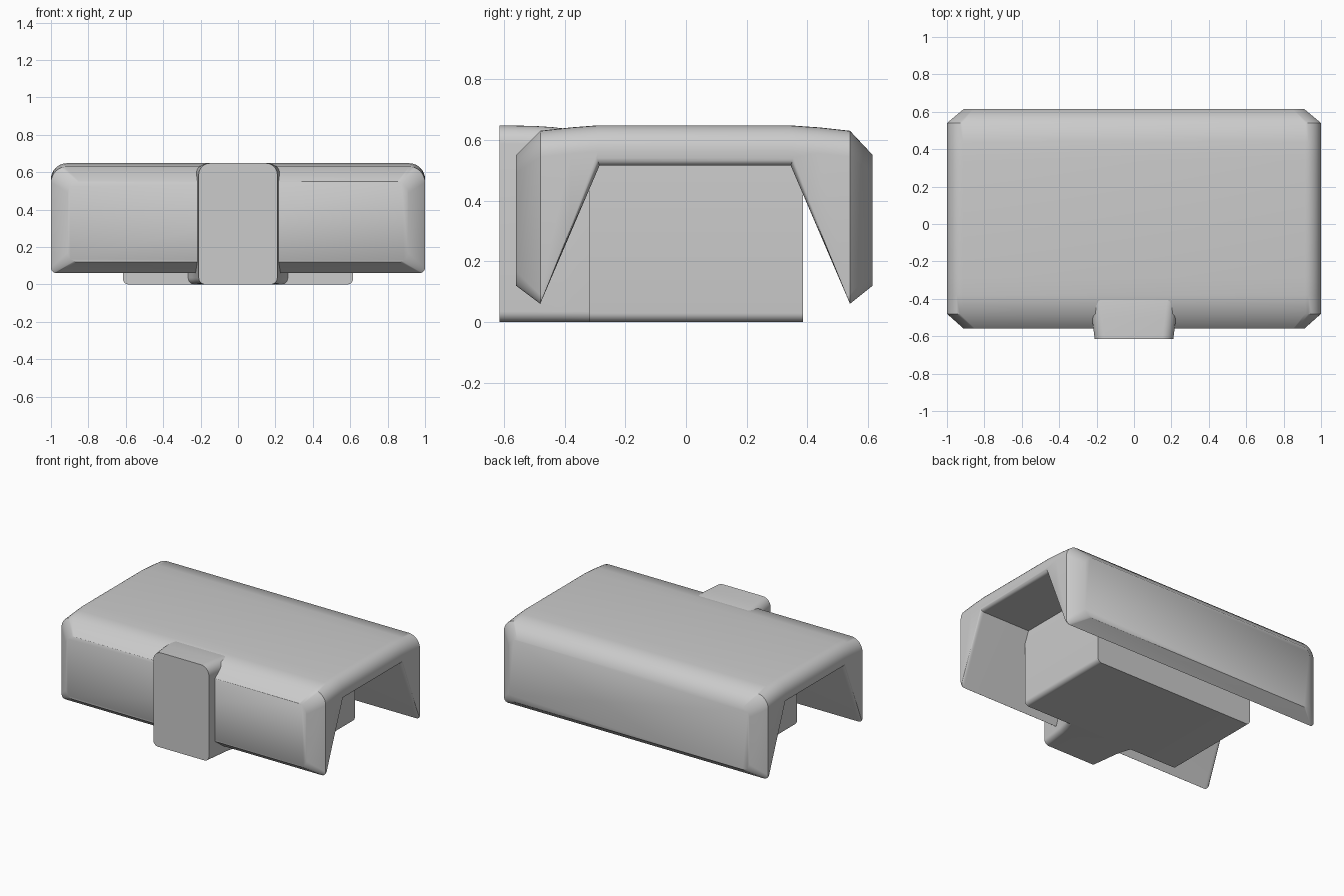
import bpy, bmesh
from math import sin, cos, pi, radians

old = bpy.data.objects.get("Cube")
if old:
    bpy.data.objects.remove(old, do_unlink=True)

grey = bpy.data.materials.new("plain_grey")
grey.use_nodes = True
grey.diffuse_color = (0.6, 0.6, 0.6, 1)
grey.node_tree.nodes["Principled BSDF"].inputs["Base Color"].default_value = (0.6, 0.6, 0.6, 1)


def loft(name, rings):
    """Skin a closed solid through rings that share a point count."""
    bm = bmesh.new()
    loops = [[bm.verts.new(p) for p in ring] for ring in rings]
    for a, b in zip(loops, loops[1:]):
        for i in range(len(a)):
            j = (i + 1) % len(a)
            bm.faces.new((a[i], a[j], b[j], b[i]))
    bm.faces.new(loops[0])
    bm.faces.new(loops[-1])
    bmesh.ops.recalc_face_normals(bm, faces=bm.faces)
    mesh = bpy.data.meshes.new(name)
    bm.to_mesh(mesh)
    bm.free()
    obj = bpy.data.objects.new(name, mesh)
    bpy.context.collection.objects.link(obj)
    mesh.materials.append(grey)
    return obj


def section(y, half, low, high, r_low, r_high, steps=8):
    """Upright rounded rectangle at depth y."""
    corners = ((1, high, r_high, 0), (-1, high, r_high, 1),
               (-1, low, r_low, 2), (1, low, r_low, 3))
    ring = []
    for side, z, r, quarter in corners:
        cx = side * (half - r)
        cz = z - r if z == high else z + r
        for k in range(steps + 1):
            a = (quarter + k / steps) * pi / 2
            ring.append((cx + r * cos(a), y, cz + r * sin(a)))
    return ring


def smooth(obj, angle):
    bpy.ops.object.select_all(action="DESELECT")
    obj.select_set(True)
    bpy.context.view_layer.objects.active = obj
    bpy.ops.object.shade_smooth_by_angle(angle=radians(angle))


# Outer shell with bevelled front and back walls
shell = loft("outer_shell", [
    section(-0.56, 0.91, 0.12, 0.55, 0.05, 0.06),
    section(-0.48, 1.0, 0.06, 0.63, 0.03, 0.085),
    section(-0.38, 1.0, 0.06, 0.641, 0.03, 0.085),
    section(-0.29, 1.0, 0.06, 0.648, 0.03, 0.085),
    section(0.34, 1.0, 0.06, 0.648, 0.03, 0.085),
    section(0.44, 1.0, 0.06, 0.641, 0.03, 0.085),
    section(0.54, 1.0, 0.06, 0.63, 0.03, 0.085),
    section(0.615, 0.91, 0.12, 0.55, 0.05, 0.06),
])


# Open channel under the shell, eased at both ends
def channel(x, ease):
    top = 0.515 + ease
    return [(x, -0.48, 0.06), (x, -0.285 - ease / 3, top), (x, 0.345 + ease / 3, top),
            (x, 0.54, 0.06), (x, 0.54, -0.1), (x, -0.48, -0.1)]


ease = 0.025
arc = [(1 - ease + ease * sin(a), ease * (1 - cos(a)))
       for a in (k * pi / 10 for k in range(6))]
stations = arc + [(1.1, ease)]
cutter = loft("channel_cutter", [channel(-x, e) for x, e in reversed(stations)]
              + [channel(x, e) for x, e in stations])
cutter.hide_render = True
cut = shell.modifiers.new("channel", "BOOLEAN")
cut.operation = "DIFFERENCE"
cut.solver = "EXACT"
cut.object = cutter
bpy.context.view_layer.objects.active = shell
bpy.ops.object.modifier_apply(modifier=cut.name)
bpy.data.objects.remove(cutter, do_unlink=True)
smooth(shell, 42)

# Inner body with rounded lower edges
body = loft("inner_body", [section(y, 0.615, 0, 0.56, 0.03, 0.02) for y in (-0.32, 0.385)])
smooth(body, 42)

# Front block flaring back into the body
block = loft("front_block", [
    section(-0.615, 0.21, 0, 0.648, 0.035, 0.06),
    section(-0.5, 0.225, 0, 0.646, 0.035, 0.06),
    section(-0.44, 0.232, 0, 0.642, 0.035, 0.06),
    section(-0.38, 0.245, 0, 0.635, 0.035, 0.06),
    section(-0.31, 0.27, 0, 0.62, 0.035, 0.06),
])
smooth(block, 42)
